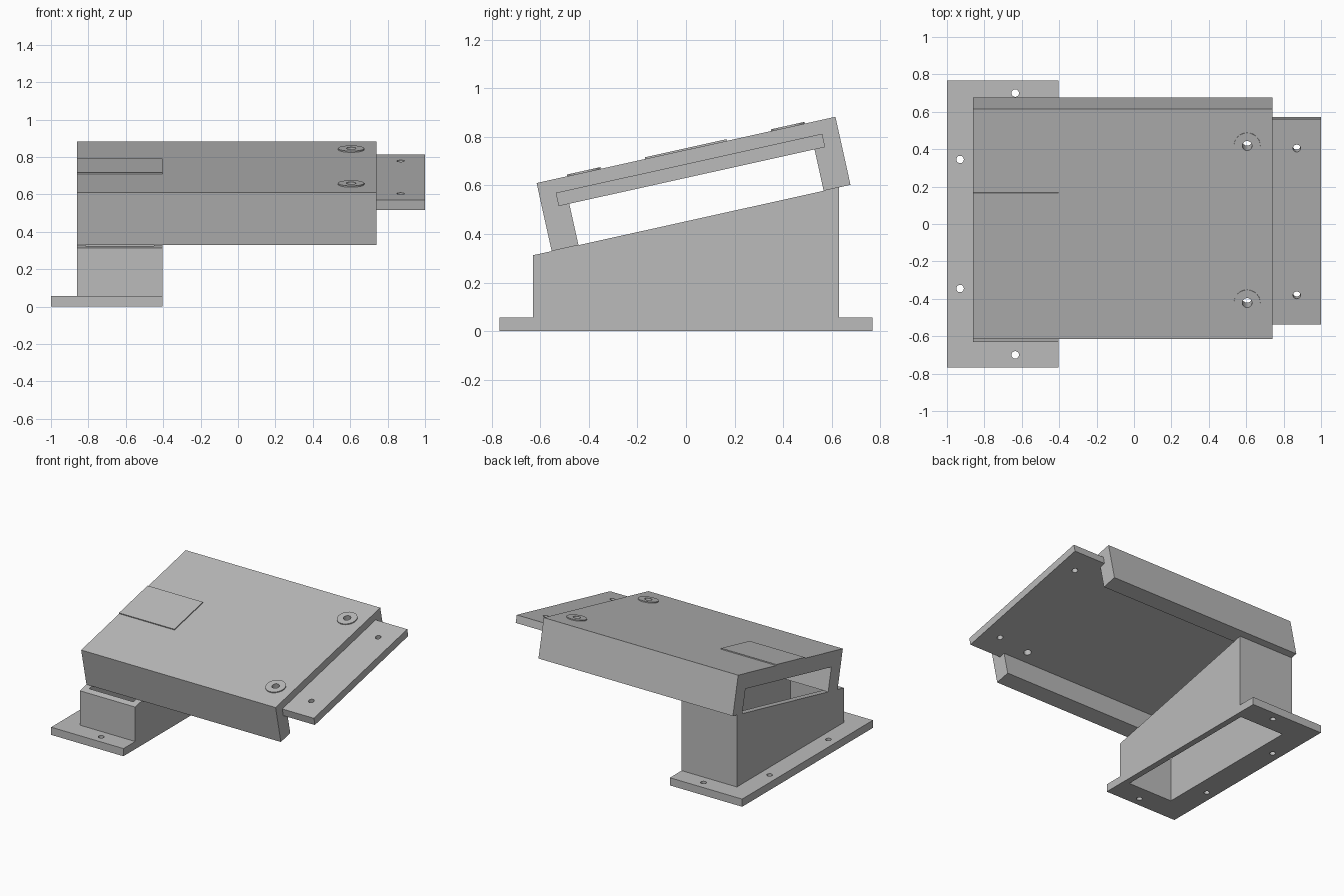
import bpy, bmesh, math
from mathutils import Matrix, Vector

if "Cube" in bpy.data.objects:
    bpy.data.objects.remove(bpy.data.objects["Cube"])

grey = bpy.data.materials.new("light_grey")
grey.use_nodes = True
grey.diffuse_color = (0.5, 0.5, 0.5, 1)
grey.node_tree.nodes["Principled BSDF"].inputs["Base Color"].default_value = (0.5, 0.5, 0.5, 1)

FLAT = Matrix.Identity(4)
# Tilted frame: local y runs up the slope, local z is normal to the lid, origin at the lid centre
TILT = math.radians(12.5)
SLOPE = math.tan(TILT)
LID = Matrix.Translation((0, 0, 0.7465)) @ Matrix.Rotation(TILT, 4, "X")


def finish(name, bm, frame):
    bmesh.ops.recalc_face_normals(bm, faces=bm.faces)
    mesh = bpy.data.meshes.new(name)
    bm.to_mesh(mesh)
    bm.free()
    mesh.transform(frame)
    mesh.materials.append(grey)
    ob = bpy.data.objects.new(name, mesh)
    bpy.context.collection.objects.link(ob)
    return ob


def prism(name, profile, x0, x1, frame=FLAT):
    """Extrude a (y, z) profile along x."""
    bm = bmesh.new()
    face = bm.faces.new([bm.verts.new((x0, y, z)) for y, z in profile])
    ext = bmesh.ops.extrude_face_region(bm, geom=[face])["geom"]
    bmesh.ops.translate(bm, vec=(x1 - x0, 0, 0),
                        verts=[v for v in ext if isinstance(v, bmesh.types.BMVert)])
    return finish(name, bm, frame)


def box(name, x, y, z, frame=FLAT):
    return prism(name, [(y[0], z[0]), (y[1], z[0]), (y[1], z[1]), (y[0], z[1])], *x, frame)


def cylinder(name, x, y, z, radius, frame=FLAT):
    bm = bmesh.new()
    bmesh.ops.create_cone(bm, cap_ends=True, segments=32, radius1=radius, radius2=radius,
                          depth=z[1] - z[0],
                          matrix=Matrix.Translation((x, y, sum(z) / 2)))
    return finish(name, bm, frame)


def combine(ob, other, operation):
    """Apply a boolean and discard the second object."""
    mod = ob.modifiers.new("boolean", "BOOLEAN")
    mod.operation, mod.object, mod.solver = operation, other, "EXACT"
    bpy.context.view_layer.objects.active = ob
    bpy.ops.object.modifier_apply(modifier=mod.name)
    bpy.data.objects.remove(other)


def drill(ob, x, y, z, radius, frame=FLAT):
    combine(ob, cylinder("drill_cutter", x, y, z, radius, frame), "DIFFERENCE")


# Hollow pedestal with a sloping open top, standing on a flange
def wedge(name, x0, x1, half, z0):
    top = 0.4525
    return prism(name, [(-half, z0), (half, z0), (half, top + half * SLOPE),
                        (-half, top - half * SLOPE)], x0, x1)


WALL = 0.045
base = box("pedestal_base", (-1, -0.405), (-0.768, 0.768), (0, 0.057))
combine(base, wedge("pedestal_wall", -0.86, -0.405, 0.63, 0), "UNION")
hollow = prism("hollow_cutter", [(-0.63 + WALL, -0.1), (0.63 - WALL, -0.1),
                                 (0.63 - WALL, 0.9), (-0.63 + WALL, 0.9)],
               -0.86 + WALL, -0.405 - WALL)
combine(base, hollow, "DIFFERENCE")
for side in (-1, 1):
    drill(base, -0.93, side * 0.345, (-0.1, 0.2), 0.02)
    drill(base, -0.635, side * 0.70, (-0.1, 0.2), 0.02)

# Channel-shaped lid with a thick top and two long legs
HALF, LEG, DEPTH, THICK = 0.63, 0.113, 0.287, 0.1125
half_profile = [(HALF, 0), (HALF, -DEPTH), (HALF - LEG, -DEPTH), (HALF - LEG, -THICK)]
profile = half_profile + [(-y, z) for y, z in reversed(half_profile)]
lid = prism("channel_lid", profile, -0.86, 0.74, LID)

# Mounting tongue at the end of the lid
tongue = box("mounting_tongue", (0.74, 1), (-0.562, 0.562), (-THICK, -0.0564), LID)

# Thin raised pad and two washers around the lid holes
box("raised_pad", (-0.86, -0.405), (-0.172, 0.172), (0, 0.007), LID)
for side, label in ((-1, "front"), (1, "back")):
    drill(tongue, 0.87, side * 0.402, (-0.3, 0.1), 0.02, LID)
    drill(lid, 0.605, side * 0.43, (-0.3, 0.1), 0.026, LID)
    washer = cylinder(label + "_washer", 0.605, side * 0.43, (0, 0.007), 0.07, LID)
    drill(washer, 0.605, side * 0.43, (-0.1, 0.1), 0.026, LID)
